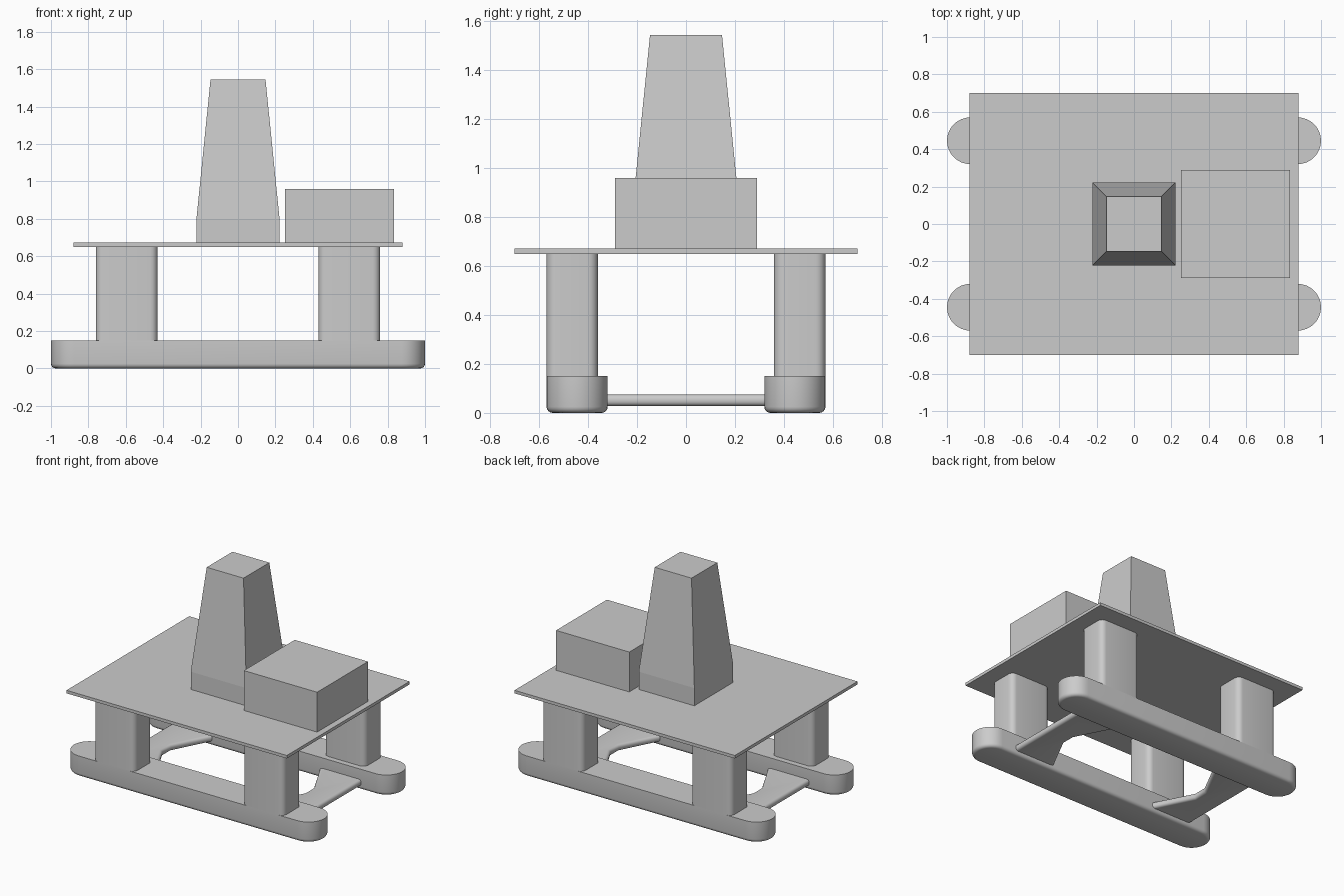
import bpy, bmesh
from math import pi, sin, cos, radians

if "Cube" in bpy.data.objects:
    bpy.data.objects.remove(bpy.data.objects["Cube"])


def prism(name, outline, z0, z1, select=None, width=0.0, segments=4, smooth=True):
    """Extrude a flat outline from z0 to z1, bevelling the edges picked by select."""
    bm = bmesh.new()
    face = bm.faces.new([bm.verts.new((x, y, z0)) for x, y in outline])
    top = bmesh.ops.extrude_face_region(bm, geom=[face])["geom"]
    bmesh.ops.translate(bm, vec=(0, 0, z1 - z0),
                        verts=[v for v in top if isinstance(v, bmesh.types.BMVert)])
    bmesh.ops.recalc_face_normals(bm, faces=bm.faces)
    if select:
        bmesh.ops.bevel(bm, geom=[e for e in bm.edges if select(*[v.co for v in e.verts])],
                        offset=width, segments=segments, profile=0.5, affect='EDGES')
    mesh = bpy.data.meshes.new(name)
    bm.to_mesh(mesh)
    bm.free()
    obj = bpy.data.objects.new(name, mesh)
    bpy.context.collection.objects.link(obj)
    if smooth:
        bpy.ops.object.select_all(action='DESELECT')
        bpy.context.view_layer.objects.active = obj
        obj.select_set(True)
        bpy.ops.object.shade_smooth_by_angle(angle=radians(30))
    return obj


def rect(x0, x1, y0, y1):
    return [(x0, y0), (x1, y0), (x1, y1), (x0, y1)]


def vertical(a, b):
    return abs(a.z - b.z) > 0.01


def bottom_rim(a, b):
    return max(a.z, b.z) < 0.001


# Pontoons: round-ended hulls with a softened bottom rim
R, PY = 0.125, 0.445
for side, s in (("front", -1), ("back", 1)):
    outline = []
    for cx, start in ((1 - R, -pi / 2), (R - 1, pi / 2)):
        for i in range(17):
            t = start + pi * i / 16
            outline.append((cx + R * cos(t), s * PY + R * sin(t)))
    prism(side + "_pontoon", outline, 0, 0.15, bottom_rim, 0.025)

    # Columns, flush with the outer pontoon face
    for end, e in (("left", -1), ("right", 1)):
        xs, ys = sorted((e * 0.43, e * 0.76)), sorted((s * 0.36, s * 0.57))
        prism(f"{side}_{end}_column", rect(*xs, *ys), 0.14, 0.655, vertical, 0.04, 5)

# Cross braces: flat plates, notched on the inner side, with rounded long edges
for end, e in (("left", -1), ("right", 1)):
    outline = [(0.76, -0.34), (0.76, 0.34), (0.42, 0.34), (0.57, 0.05),
               (0.57, -0.05), (0.42, -0.34)]
    prism(end + "_cross_brace", [(e * x, y) for x, y in outline], 0.028, 0.075,
          lambda a, b: abs(a.z - b.z) < 0.001 and abs(a.y - b.y) > 0.02, 0.02)

# Deck and deck house
prism("deck", rect(-0.88, 0.88, -0.70, 0.70), 0.65, 0.672, smooth=False)
prism("deck_house", rect(0.25, 0.835, -0.29, 0.29), 0.67, 0.96, smooth=False)

# Derrick: straight base and tapered tower in one mesh
bm = bmesh.new()
rings = [[bm.verts.new((sx * h, sy * h, z)) for sx, sy in ((-1, -1), (1, -1), (1, 1), (-1, 1))]
         for h, z in ((0.222, 0.67), (0.222, 0.80), (0.147, 1.545))]
for low, high in zip(rings, rings[1:]):
    for i in range(4):
        j = (i + 1) % 4
        bm.faces.new((low[i], low[j], high[j], high[i]))
bm.faces.new(rings[0][::-1])
bm.faces.new(rings[-1])
mesh = bpy.data.meshes.new("derrick")
bm.to_mesh(mesh)
bm.free()
bpy.context.collection.objects.link(bpy.data.objects.new("derrick", mesh))
